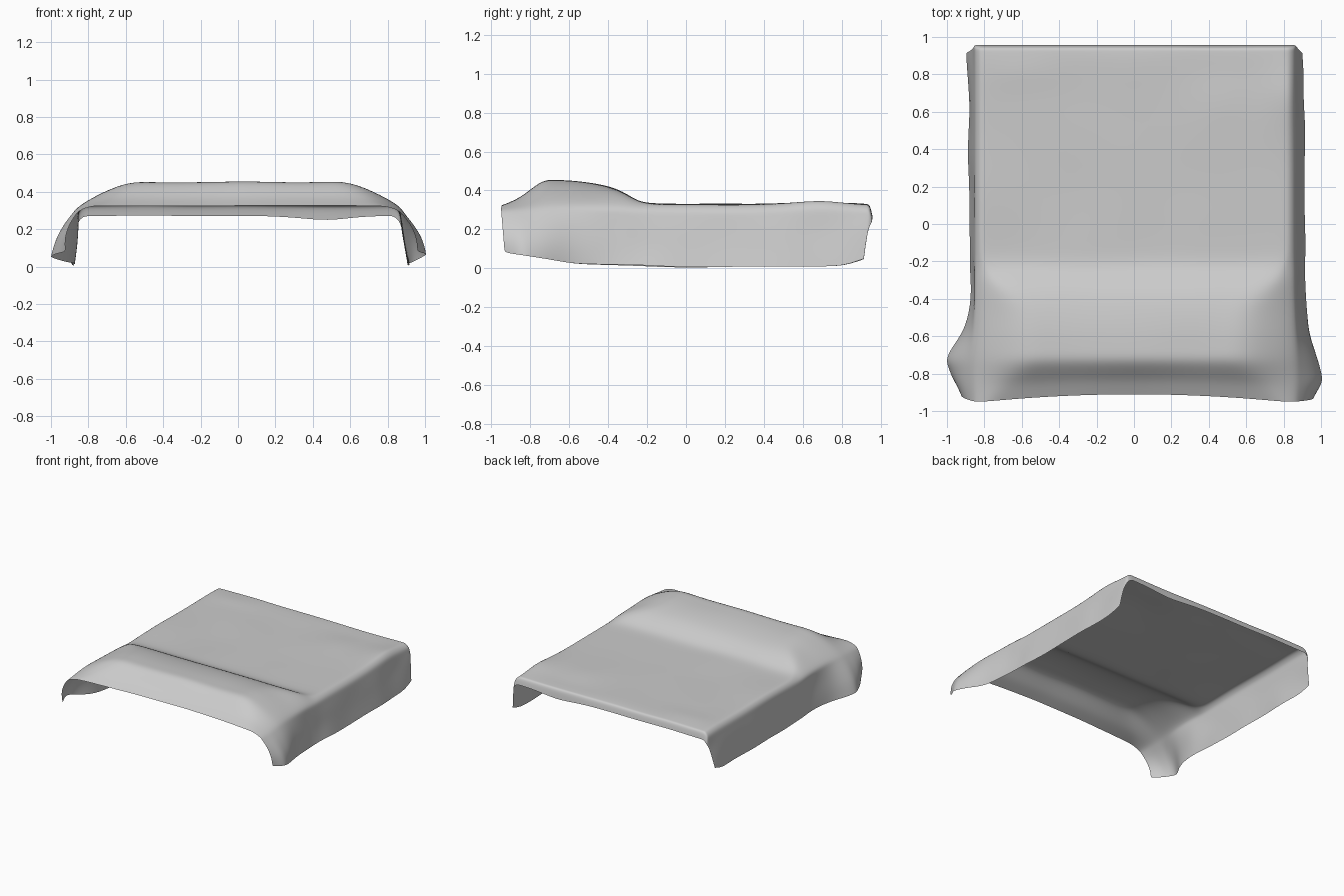
import bpy, math
from mathutils import Vector, noise

cube = bpy.data.objects.get("Cube")
if cube:
    bpy.data.objects.remove(cube)

# Plain grey cloth
cloth = bpy.data.materials.new("grey_cloth")
cloth.use_nodes = True
GREY = (0.6, 0.6, 0.6, 1)
cloth.diffuse_color = GREY
cloth.node_tree.nodes["Principled BSDF"].inputs["Base Color"].default_value = GREY


def lerp_keys(keys, t):
    """Value at t of a list of (position, value) keys."""
    if t <= keys[0][0]:
        return keys[0][1]
    for (a, va), (b, vb) in zip(keys, keys[1:]):
        if t <= b:
            return va + (vb - va) * (t - a) / (b - a)
    return keys[-1][1]


def bump(x, y, cx, cy, rx, ry):
    return math.exp(-((x - cx) / rx) ** 2 - ((y - cy) / ry) ** 2)


# Height along the length: pillow rise at the front, flat mattress behind
TOP = [(-.95, .325), (-.86, .365), (-.8, .41), (-.74, .455), (-.55, .448), (-.4, .425),
       (-.31, .385), (-.24, .34), (-.18, .33), (.9, .33), (.945, .325)]
# Half width of the level top, and where the cloth turns over the side
LEVEL = [(-.95, .72), (-.75, .58), (-.45, .6), (-.3, .72), (-.18, .8)]
TURN_Z = [(-.95, .3), (-.7, .33), (-.4, .32), (-.2, .3)]
# Hem position on each side, flared at the pillow corners
HEM_Z = [(-.95, .08), (-.75, .055), (-.58, .025), (0, .005), (.8, .012), (.95, .05)]
HEM_X = {1: [(-.95, .96), (-.85, 1.01), (-.75, .985), (-.6, .935), (-.4, .915), (.5, .915), (.95, .9)],
         -1: [(-.95, .92), (-.85, .97), (-.7, 1.02), (-.63, .95), (-.53, .89), (-.4, .875), (.95, .89)]}
ROWS = [-.95, -.9, -.85, -.79, -.73, -.66, -.58, -.48, -.38, -.31, -.25, -.19, -.1,
        .05, .2, .35, .5, .6, .7, .8, .88, .925, .945]


def side_section(y, side):
    """Points from near the middle out to the hem on one side."""
    h, level = lerp_keys(TOP, y), lerp_keys(LEVEL, y)
    turn_z, hem_z = lerp_keys(TURN_Z, y), lerp_keys(HEM_Z, y)
    hem_x = lerp_keys(HEM_X[side], y)
    turn_x = .86 if side > 0 else .85
    pts = [(level * i / 5, h) for i in range(1, 6)]
    pts.append(((level + turn_x) / 2, (h + turn_z) / 2 + .012))
    pts.append((turn_x, turn_z))
    for f in (.12, .35, .65, .9, 1):
        belly = .03 * math.sin(math.pi * f) * lerp_keys([(-.7, 1), (-.4, 0)], y)
        pts.append((turn_x + (hem_x - turn_x) * f + belly, turn_z + (hem_z - turn_z) * f))
    return [(side * x, z) for x, z in pts]


def wrinkle(x, y, z):
    """Soft irregular folds over the cloth."""
    z += .007 * noise.noise(Vector((x * 3, y * 3, z * 3)))
    if z > .25:
        z += .022 * bump(x, y, .83, .7, .08, .14) + .012 * bump(x, y, .45, .65, .1, .1)
        z += .008 * bump(x, y, -.6, .8, .15, .06)
    else:
        x += .014 * noise.noise(Vector((y * 4, z * 4, x)))
    return x, y, z


verts = []
for y in ROWS:
    left = side_section(y, -1)[::-1]
    row = left + [(0, lerp_keys(TOP, y))] + side_section(y, 1)
    for x, z in row:
        yy = y
        if y < -.7:                       # slanted, slightly bowed front edge
            k = (-.7 - y) / .25
            yy += k * (.04 * max(0, 1 - (x / .8) ** 2))
            drop = max(0, .3 - z) / .3
            yy += k * drop * (.06 if x < 0 else .025)
        if y > .85 and z < .28:           # rounded back corners
            yy -= .04 * (y - .85) / .1 * (.28 - z) / .28
        verts.append(wrinkle(x, yy, z))
columns = len(row)

# Short lip hanging at the back
for i in range(columns):
    x, y, z = verts[(len(ROWS) - 1) * columns + i]
    top = max(0, min(1, (z - .2) / .1))
    sag = .055 + .025 * bump(x, 0, .45, 0, .12, 1)
    verts.append((x, y + .012 * top, z - sag * top))

faces = [(r * columns + c, r * columns + c + 1, (r + 1) * columns + c + 1, (r + 1) * columns + c)
         for r in range(len(ROWS)) for c in range(columns - 1)]

mesh = bpy.data.meshes.new("draped_blanket")
mesh.from_pydata(verts, [], faces)
mesh.materials.append(cloth)
mesh.shade_smooth()
blanket = bpy.data.objects.new("draped_blanket", mesh)
bpy.context.collection.objects.link(blanket)
soften = blanket.modifiers.new("soften", "SUBSURF")
soften.levels = soften.render_levels = 2
